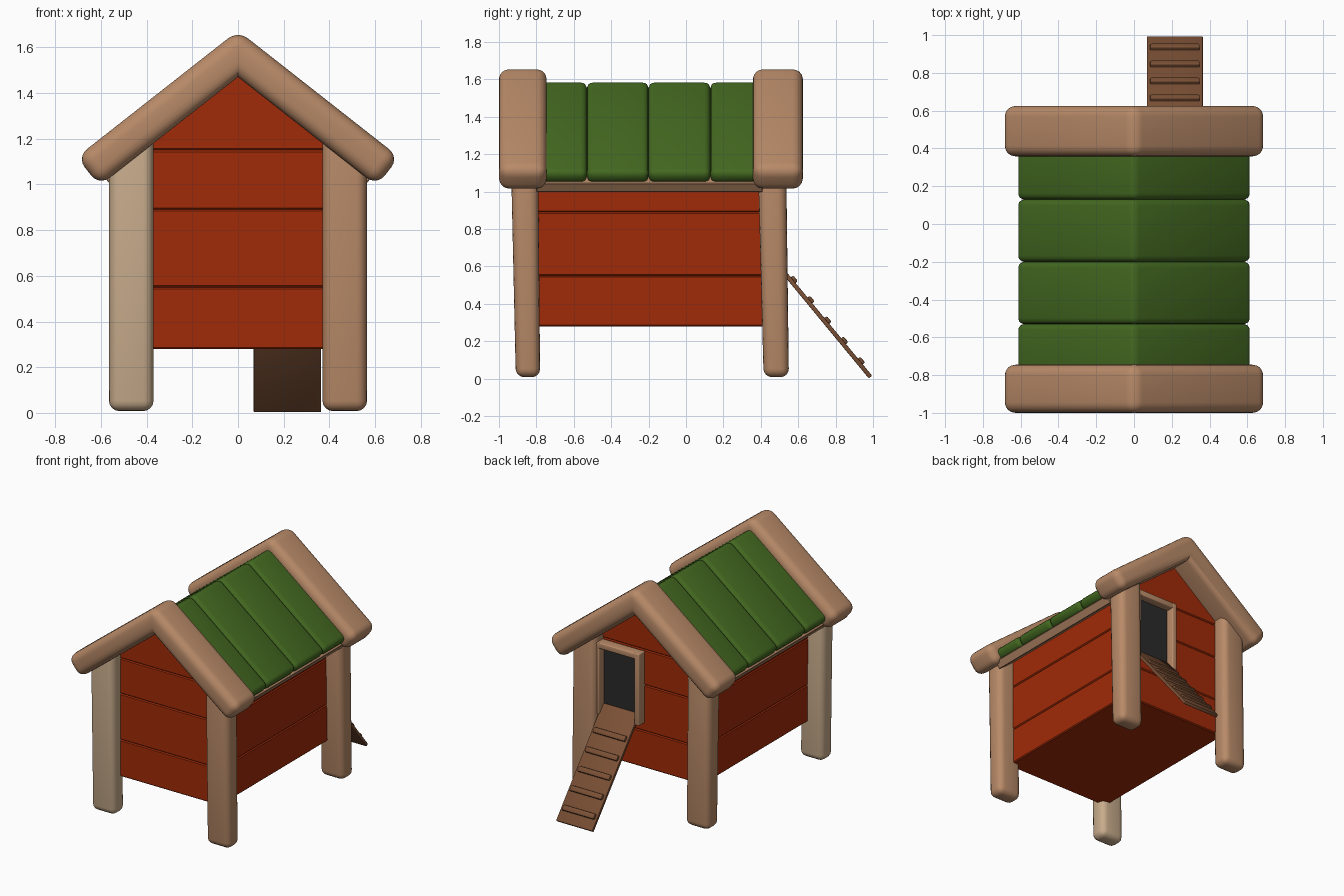
import bpy, bmesh, math
from mathutils import Vector

if "Cube" in bpy.data.objects:
    bpy.data.objects.remove(bpy.data.objects["Cube"])

SLOPE = 0.785                                   # roof pitch (rise per unit of x)
COS = 1 / math.hypot(1, SLOPE)
SIN = SLOPE * COS


def material(name, rgb):
    m = bpy.data.materials.new(name)
    lin = [(c / 255 / 12.92 if c < 11 else ((c / 255 + 0.055) / 1.055) ** 2.4) for c in rgb]
    m.diffuse_color = (*lin, 1)
    m.use_nodes = True
    m.node_tree.nodes["Principled BSDF"].inputs["Base Color"].default_value = m.diffuse_color
    return m


WOOD = material("tan wood", (184, 138, 104))
PALE = material("pale wood", (200, 172, 140))
RED = material("red planks", (160, 42, 8))
GREEN = material("green roof", (67, 104, 32))
BROWN = material("brown ramp", (123, 80, 53))
DARK = material("dark doorway", (42, 42, 43))


def loft(name, ring_a, ring_b, mat, bevel=0.0, segments=3):
    """Solid between two matching rings of points, with rounded outer edges."""
    bm = bmesh.new()
    a = [bm.verts.new(p) for p in ring_a]
    b = [bm.verts.new(p) for p in ring_b]
    n = len(a)
    bm.faces.new(a)
    bm.faces.new(b[::-1])
    for i in range(n):
        j = (i + 1) % n
        bm.faces.new((a[j], a[i], b[i], b[j]))
    bmesh.ops.recalc_face_normals(bm, faces=bm.faces)
    if bevel:
        edges = [e for e in bm.edges if e.calc_face_angle(0) > math.radians(20) and e.is_convex]
        bmesh.ops.bevel(bm, geom=edges, offset=bevel, segments=segments,
                        profile=0.5, affect='EDGES', clamp_overlap=True)
    me = bpy.data.meshes.new(name)
    bm.to_mesh(me)
    bm.free()
    me.materials.append(mat)
    ob = bpy.data.objects.new(name, me)
    bpy.context.collection.objects.link(ob)
    bpy.ops.object.select_all(action='DESELECT')
    ob.select_set(True)
    bpy.context.view_layer.objects.active = ob
    bpy.ops.object.shade_smooth_by_angle(angle=math.radians(35))
    return ob


def prism_y(name, xz, y0, y1, mat, bevel=0.0, segments=3):
    return loft(name, [(x, y0, z) for x, z in xz], [(x, y1, z) for x, z in xz], mat, bevel, segments)


def prism_x(name, yz, x0, x1, mat, bevel=0.0, segments=3):
    return loft(name, [(x0, y, z) for y, z in yz], [(x1, y, z) for y, z in yz], mat, bevel, segments)


def box(name, x0, x1, y0, y1, z0, z1, mat, bevel=0.0):
    return prism_y(name, [(x0, z0), (x1, z0), (x1, z1), (x0, z1)], y0, y1, mat, bevel)


def chevron(apex, reach, t):
    """Upside-down V with square-cut ends; apex is the top of the ridge."""
    xo, zo = reach, apex - SLOPE * reach
    xi, zi = xo - t * SIN, zo - t * COS
    return [(0, apex), (xo, zo), (xi, zi), (0, apex - t / COS), (-xi, zi), (-xo, zo)]


# Plank body: gabled house profile cut into boards with V grooves
W, APEX = 0.442, 1.50
KINK = APEX - SLOPE * W
cuts = [0.28, 0.55, 0.89, 1.15, APEX]
for i, (z0, z1) in enumerate(zip(cuts, cuts[1:])):
    levels = [z0] + ([KINK] if z0 < KINK - 0.02 and KINK < z1 - 0.02 else []) + [z1]
    right = [(min(W, (APEX - z) / SLOPE), z) for z in levels]
    left = [(-x, z) for x, z in reversed(right) if x > 1e-6]
    prism_y(f"wall_board_{i + 1}", right + left, -0.84, 0.438, RED, 0.007, 1)

# Four leaning corner posts, tops cut to the roof pitch
for side, sx in (("left", -1), ("right", 1)):
    for end, (b0, b1, t0, t1) in (("front", (-0.91, -0.78, -0.935, -0.79)),
                                  ("back", (0.415, 0.55, 0.385, 0.535))):
        xa, xb = 0.37, 0.565
        za, zb = 1.53 - SLOPE * xa, 1.53 - SLOPE * xb
        bottom = [(sx * xa, b0, 0.008), (sx * xb, b0, 0.008), (sx * xb, b1, 0.008), (sx * xa, b1, 0.008)]
        top = [(sx * xa, t0, za), (sx * xb, t0, zb), (sx * xb, t1, zb), (sx * xa, t1, za)]
        mat = PALE if (side, end) == ("left", "front") else WOOD
        loft(f"{end}_{side}_post", bottom, top, mat, 0.045, 4)

# Thick rounded gable beams
prism_y("front_gable_beam", chevron(1.674, 0.706, 0.16), -1.0, -0.745, WOOD, 0.056, 5)
prism_y("back_gable_beam", chevron(1.674, 0.706, 0.16), 0.358, 0.625, WOOD, 0.056, 5)

# Roof boards under the green covering
prism_y("roof_underlay", chevron(1.51, 0.594, 0.06), -0.80, 0.41, WOOD, 0.004, 1)

# Green roof strips with rounded seams
for i in range(4):
    y = -0.86 + 0.33 * i
    prism_y(f"roof_strip_{i + 1}", chevron(1.595, 0.626, 0.083), y, y + 0.33, GREEN, 0.032, 3)

# Doorway and frame on the back wall
box("doorway", 0.058, 0.375, 0.42, 0.446, 0.645, 1.11, DARK)
box("door_frame_left", 0.03, 0.072, 0.42, 0.505, 0.61, 1.14, WOOD, 0.008)
box("door_frame_right", 0.355, 0.40, 0.42, 0.505, 0.61, 1.14, WOOD, 0.008)
box("door_frame_top", 0.031, 0.399, 0.42, 0.504, 1.095, 1.139, WOOD, 0.008)

# Ramp and its rungs
low, high = Vector((0.985, 0.008)), Vector((0.44, 0.668))
along = (high - low).normalized()
up = Vector((along.y, -along.x))                # normal of the walking side


def slab(p, q, n0, n1):
    return [p + up * n0, q + up * n0, q + up * n1, p + up * n1]


prism_x("ramp", slab(low, high, -0.010, 0.013), 0.068, 0.364, BROWN, 0.004, 2)
for i in range(5):
    c = low + along * (0.098 + 0.141 * i)
    prism_x(f"ramp_rung_{i + 1}", slab(c - along * 0.02, c + along * 0.02, 0.0, 0.029),
            0.085, 0.348, BROWN, 0.008, 2)
